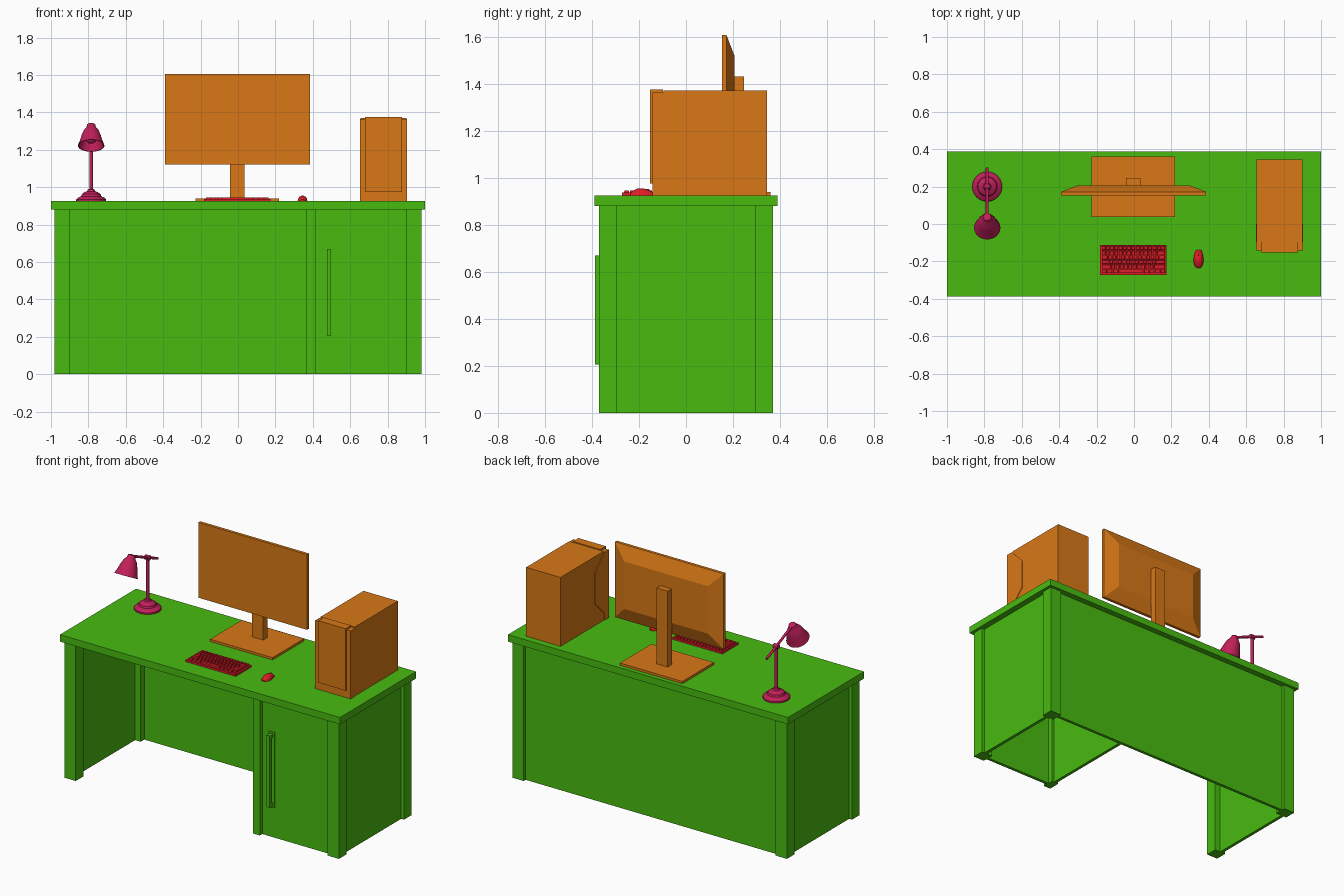
import bpy, bmesh, math
from mathutils import Vector, Matrix

if "Cube" in bpy.data.objects:
    bpy.data.objects.remove(bpy.data.objects["Cube"])


def material(name, rgb):
    m = bpy.data.materials.new(name)
    m.diffuse_color = (*rgb, 1)
    m.use_nodes = True
    m.node_tree.nodes["Principled BSDF"].inputs["Base Color"].default_value = m.diffuse_color
    return m


GREEN = material("green", (0.065, 0.5, 0.005))
ORANGE = material("orange", (0.69, 0.19, 0.008))
RED = material("red", (0.75, 0.012, 0.02))
PINK = material("pink", (0.53, 0.014, 0.1))


def finish(bm, name, mat, smooth=False):
    bmesh.ops.recalc_face_normals(bm, faces=bm.faces)
    me = bpy.data.meshes.new(name)
    bm.to_mesh(me)
    bm.free()
    me.materials.append(mat)
    ob = bpy.data.objects.new(name, me)
    bpy.context.collection.objects.link(ob)
    if smooth:
        bpy.ops.object.select_all(action='DESELECT')
        ob.select_set(True)
        bpy.context.view_layer.objects.active = ob
        bpy.ops.object.shade_smooth_by_angle(angle=math.radians(35))
    return ob


def loft(bm, rings, caps=True):
    """Join rings of points into a skin; cap both ends."""
    rows = [[bm.verts.new(p) for p in r] for r in rings]
    n = len(rows[0])
    for a, b in zip(rows, rows[1:]):
        for i in range(n):
            j = (i + 1) % n
            bm.faces.new((a[i], a[j], b[j], b[i]))
    if caps:
        bm.faces.new(rows[0])
        bm.faces.new(rows[-1])


def add_box(bm, x0, x1, y0, y1, z0, z1, inset=0):
    def rect(z, d):
        return [(x0 + d, y0 + d, z), (x1 - d, y0 + d, z), (x1 - d, y1 - d, z), (x0 + d, y1 - d, z)]
    loft(bm, [rect(z0, 0), rect(z1, inset)])


def box(name, mat, *dims):
    bm = bmesh.new()
    add_box(bm, *dims)
    return finish(bm, name, mat)


def lathe(name, mat, profile, matrix, sides=20, caps=True):
    bm = bmesh.new()
    loft(bm, [[matrix @ Vector((r * math.cos(t), r * math.sin(t), z))
               for t in (2 * math.pi * i / sides for i in range(sides))]
              for r, z in profile], caps)
    return finish(bm, name, mat, True)


def rod(name, mat, a, b, r, sides=12):
    a, b = Vector(a), Vector(b)
    m = Matrix.Translation(a) @ (b - a).to_track_quat('Z', 'Y').to_matrix().to_4x4()
    return lathe(name, mat, [(r, 0), (r, (b - a).length)], m, sides)


# Desk top and corner posts
TOP = 0.925
box("desk_top", GREEN, -1, 1, -0.388, 0.388, 0.88, TOP)
for xn, x in (("left", -0.98), ("right", 0.90)):
    for yn, y in (("front", -0.37), ("back", 0.293)):
        box(f"{yn}_{xn}_post", GREEN, x, x + 0.08, y, y + 0.077, 0, 0.88)
box("cabinet_post", GREEN, 0.365, 0.415, -0.37, -0.293, 0, 0.88)

# Thin desk panels, open underneath
box("left_panel", GREEN, -0.96, -0.94, -0.295, 0.295, 0, 0.88)
box("right_panel", GREEN, 0.94, 0.96, -0.295, 0.295, 0, 0.88)
box("back_panel", GREEN, -0.90, 0.90, 0.33, 0.35, 0, 0.88)
box("cabinet_side", GREEN, 0.38, 0.40, -0.295, 0.33, 0, 0.88)
box("cabinet_door", GREEN, 0.415, 0.90, -0.345, -0.325, 0, 0.88)

# Door handle
box("handle_plate", GREEN, 0.465, 0.507, -0.352, -0.345, 0.193, 0.68)
box("handle_bar", GREEN, 0.475, 0.497, -0.386, -0.37, 0.205, 0.67)
for n, z in (("lower", 0.205), ("upper", 0.648)):
    box(f"handle_{n}_mount", GREEN, 0.475, 0.497, -0.37, -0.352, z, z + 0.022)

# Monitor: flat front, tapered back
def screen_ring(y, d):
    x0, x1, z0, z1 = -0.39 + d, 0.386 - d, 1.12 + d, 1.606 - d
    return [(x0, y, z0), (x1, y, z0), (x1, y, z1), (x0, y, z1)]


bm = bmesh.new()
loft(bm, [screen_ring(0.153, 0), screen_ring(0.172, 0), screen_ring(0.207, 0.09)])
finish(bm, "monitor_screen", ORANGE)
box("monitor_column", ORANGE, -0.042, 0.036, 0.205, 0.247, 0.935, 1.43)
box("monitor_base", ORANGE, -0.226, 0.22, 0.038, 0.36, TOP, 0.94)

# Computer tower
box("tower_body", ORANGE, 0.655, 0.90, -0.095, 0.345, TOP, 1.37)
box("tower_bezel", ORANGE, 0.655, 0.90, -0.142, -0.095, TOP, 1.364)
box("tower_door", ORANGE, 0.68, 0.876, -0.153, -0.097, 0.975, 1.375)
# raised wedges that wrap the front onto each side
wedge = [(-0.142, TOP), (-0.1, TOP), (-0.1, 0.97), (0, 1.07), (0, 1.265), (-0.1, 1.364), (-0.142, 1.364)]
for n, x0, x1 in (("left", 0.651, 0.66), ("right", 0.895, 0.904)):
    bm = bmesh.new()
    loft(bm, [[(x, y, z) for y, z in wedge] for x in (x0, x1)])
    finish(bm, f"tower_{n}_wedge", ORANGE)

# Keyboard tray and keys
box("keyboard_base", RED, -0.182, 0.175, -0.273, -0.111, TOP, 0.937)
bm = bmesh.new()
rows = [[1] * 15, [1] * 13 + [2], [1.5] + [1] * 12 + [1.5], [1.8] + [1] * 11 + [2.2],
        [2.3] + [1] * 10 + [2.7], [1.3, 1.3, 1.3, 6, 1.3, 1.3, 1.3, 1.2]]
for r, widths in enumerate(rows):
    y1 = -0.118 - r * 0.0248
    x, unit = -0.174, 0.341 / sum(widths)
    for w in widths:
        add_box(bm, x + 0.002, x + w * unit - 0.002, y1 - 0.0215, y1, 0.936, 0.946, 0.002)
        x += w * unit
finish(bm, "keyboard_keys", RED)

# Mouse: lofted half-ovals along its length, with wheel
bm = bmesh.new()
sections = [(-0.236, 0.010, 0.010), (-0.225, 0.020, 0.019), (-0.205, 0.026, 0.029), (-0.185, 0.026, 0.030),
            (-0.165, 0.023, 0.025), (-0.147, 0.018, 0.017), (-0.139, 0.014, 0.009)]
loft(bm, [[(0.345 + w * math.cos(math.pi * i / 8), y, TOP + h * math.sin(math.pi * i / 8))
           for i in range(9)] for y, w, h in sections])
finish(bm, "mouse_body", RED, True)
rod("mouse_wheel", RED, (0.342, -0.162, 0.944), (0.348, -0.162, 0.944), 0.009)

# Lamp: stepped base, stem, sloping arm
LX, LY = -0.785, 0.2
at_base = Matrix.Translation((LX, LY, TOP))
lathe("lamp_base", PINK, [(0.08, 0), (0.08, 0.01), (0.072, 0.018), (0.054, 0.026), (0.05, 0.038),
                          (0.036, 0.048), (0.022, 0.053), (0.018, 0.063), (0.009, 0.066)], at_base, 24)
rod("lamp_stem", PINK, (LX, LY, TOP + 0.06), (LX, LY, 1.265), 0.01)
rod("lamp_arm", PINK, (LX, 0.30, 1.212), (LX, 0.03, 1.33), 0.008)
rod("lamp_joint", PINK, (LX - 0.016, LY, 1.256), (LX + 0.016, LY, 1.256), 0.015)

# Lamp shade: double-walled bell tilted forward, with bulb
tilt = Matrix.Translation((LX, 0.04, 1.337)) @ Matrix.Rotation(math.radians(180 - 27.5), 4, 'X')
if (tilt.to_3x3() @ Vector((0, 0, 1))).y > 0:
    tilt = Matrix.Translation((LX, 0.04, 1.337)) @ Matrix.Rotation(math.radians(180 + 27.5), 4, 'X')
lathe("lamp_shade", PINK, [(0.012, 0), (0.022, 0.004), (0.026, 0.022), (0.040, 0.04), (0.052, 0.07),
                           (0.060, 0.10), (0.071, 0.13), (0.067, 0.13), (0.056, 0.10), (0.048, 0.07),
                           (0.036, 0.043), (0.01, 0.03)], tilt, 24)
bm = bmesh.new()
bmesh.ops.create_uvsphere(bm, u_segments=16, v_segments=10, radius=0.03,
                          matrix=tilt @ Matrix.Translation((0, 0, 0.085)))
finish(bm, "lamp_bulb", PINK, True)
rod("lamp_bulb_socket", PINK, tilt @ Vector((0, 0, 0.025)), tilt @ Vector((0, 0, 0.07)), 0.016)
